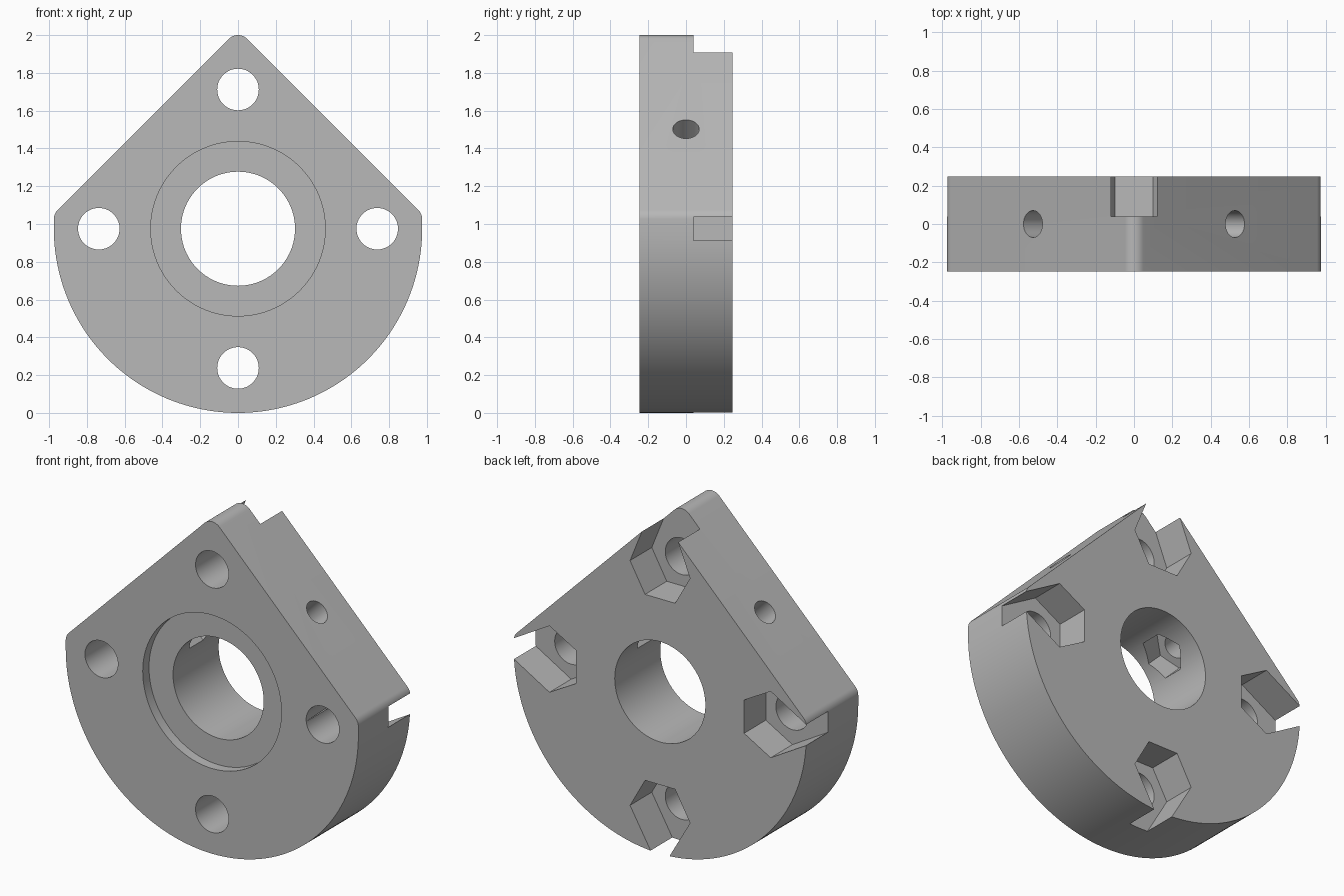
import bpy, bmesh
from math import pi, sin, cos
from mathutils import Matrix

cube = bpy.data.objects.get("Cube")
if cube:
    bpy.data.objects.remove(cube, do_unlink=True)

R = 0.975          # flange radius, also height of the bore axis
HALF = 0.247       # half thickness
BOLT = 0.737       # bolt circle radius
CENTRE = Matrix.Translation((0, 0, R))

grey = bpy.data.materials.new("machined_grey")
grey.use_nodes = True
colour = (0.48, 0.48, 0.48, 1)
grey.diffuse_color = colour
grey.node_tree.nodes["Principled BSDF"].inputs["Base Color"].default_value = colour


def arc(cx, cz, r, a0, a1, n):
    """Points on an arc, angles in degrees."""
    angles = [(a0 + (a1 - a0) * i / n) * pi / 180 for i in range(n + 1)]
    return [(cx + r * cos(a), cz + r * sin(a)) for a in angles]


def circle(cx, cz, r, n=64):
    return arc(cx, cz, r, 0, 360, n)[:-1]


def prism(name, points, y0, y1, matrix=CENTRE):
    """Extrude an outline in the xz plane along y."""
    bm = bmesh.new()
    face = bm.faces.new([bm.verts.new((x, y0, z)) for x, z in points])
    ext = bmesh.ops.extrude_face_region(bm, geom=[face])
    verts = [v for v in ext["geom"] if isinstance(v, bmesh.types.BMVert)]
    bmesh.ops.translate(bm, verts=verts, vec=(0, y1 - y0, 0))
    bmesh.ops.recalc_face_normals(bm, faces=bm.faces)
    mesh = bpy.data.meshes.new(name)
    bm.to_mesh(mesh)
    bm.free()
    mesh.materials.append(grey)
    obj = bpy.data.objects.new(name, mesh)
    bpy.context.collection.objects.link(obj)
    obj.matrix_world = matrix
    return obj


# Flange body: round below, pointed above, with rounded corners
fillet = 0.07
outline = (arc(0, 0, R, 180, 360, 96)
           + arc(R - fillet, 0.05, fillet, 0, 45, 8)
           + arc(0, 2 - R - fillet, fillet, 45, 135, 12)
           + arc(fillet - R, 0.05, fillet, 135, 180, 8))
flange = prism("flange_body", outline, -HALF, HALF)

# Bore and shallow front recess
cutters = [prism("bore_cutter", circle(0, 0, 0.302, 96), -1, 1),
           prism("recess_cutter", circle(0, 0, 0.462, 96), -1, -HALF + 0.06)]

# Four bolt holes, each with a nut pocket open to the rim at the back
for i in range(4):
    turn = CENTRE @ Matrix.Rotation(i * pi / 2, 4, 'Y')
    mouth, reach = (0.12, 0.935) if i == 0 else (0.063, 0.973)
    side = [(0.1, 0.56), (0.2, BOLT), (mouth, reach), (mouth, 1.2)]
    pocket = side + [(-x, z) for x, z in reversed(side)]
    cutters.append(prism("bolt_hole_cutter", circle(0, BOLT, 0.11), -1, 1, turn))
    cutters.append(prism("nut_pocket_cutter", pocket, 0.04, 1, turn))

# Two set screw holes through the slanted sides, with nut pockets in the bore
for s in (-1, 1):
    aim = CENTRE @ Matrix.Rotation(s * pi / 4, 4, 'Y') @ Matrix.Rotation(pi / 2, 4, 'X')
    hexagon = arc(0, 0, 0.13, 90, 450, 6)[:-1]
    cutters.append(prism("screw_hole_cutter", circle(0, 0, 0.07, 32), 0.2, 1.1, aim))
    cutters.append(prism("screw_nut_cutter", hexagon, 0.2, 0.42, aim))

# Cut everything, then keep only the finished body
for cutter in cutters:
    cutter.hide_render = True
    mod = flange.modifiers.new(cutter.name, 'BOOLEAN')
    mod.operation = 'DIFFERENCE'
    mod.solver = 'EXACT'
    mod.object = cutter
bpy.context.view_layer.update()
graph = bpy.context.evaluated_depsgraph_get()
flange_mesh = bpy.data.meshes.new_from_object(flange.evaluated_get(graph))
flange.modifiers.clear()
flange.data = flange_mesh
for cutter in cutters:
    bpy.data.objects.remove(cutter, do_unlink=True)

# Smooth curved walls, sharp edges kept
bpy.ops.object.select_all(action='DESELECT')
flange.select_set(True)
bpy.context.view_layer.objects.active = flange
bpy.ops.object.shade_smooth_by_angle(angle=pi / 9)
